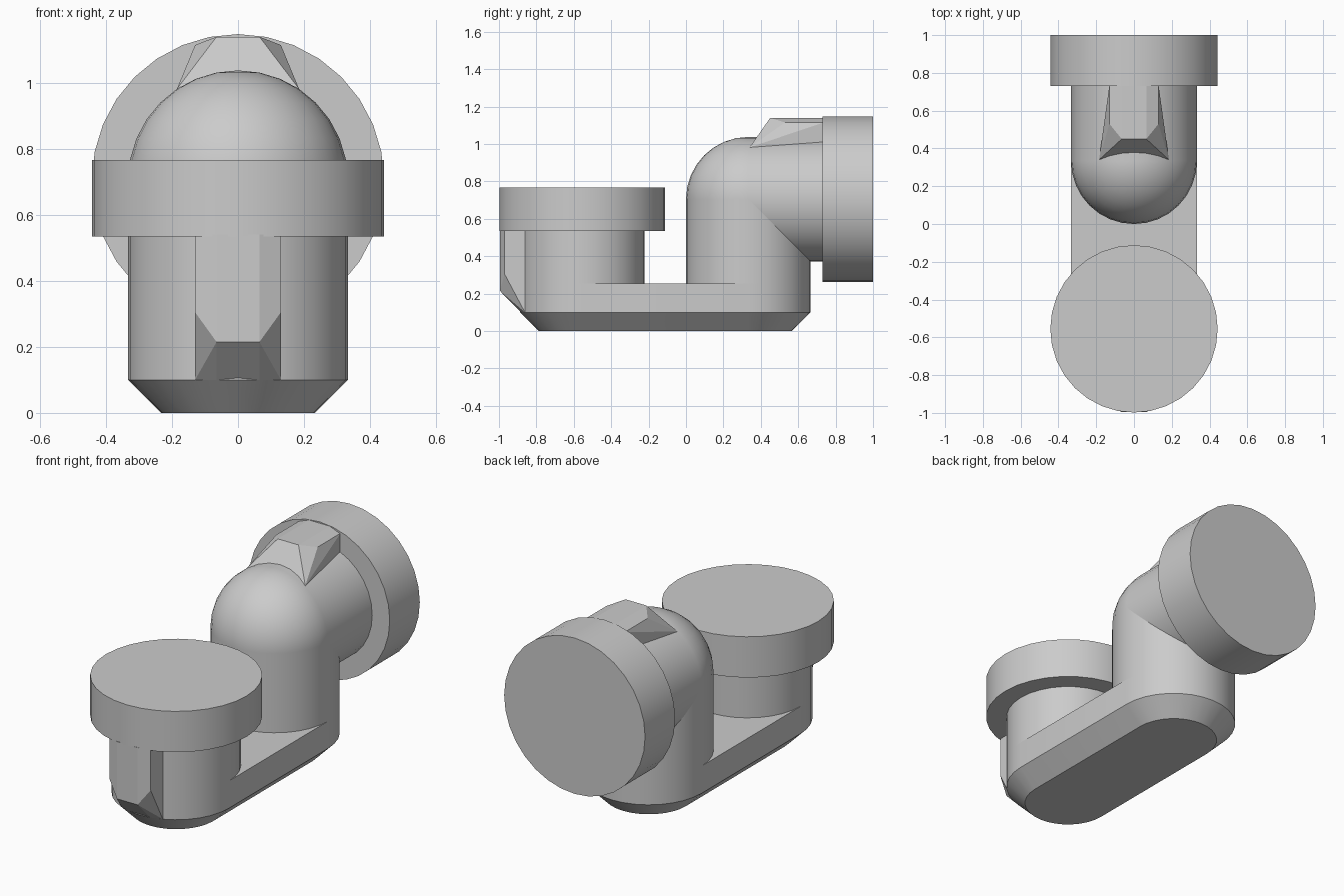
import bpy, bmesh, math
from mathutils import Vector

cube = bpy.data.objects.get("Cube")
if cube:
    bpy.data.objects.remove(cube, do_unlink=True)

grey = bpy.data.materials.new("plain grey")
grey.use_nodes = True
GREY = (0.6, 0.6, 0.6, 1)
grey.diffuse_color = GREY
grey.node_tree.nodes["Principled BSDF"].inputs["Base Color"].default_value = GREY

R, RIM, SEG = 0.333, 0.443, 32       # pipe radius, flange radius, sides
FRONT, BACK = -0.555, 0.333          # y of the two posts
ELBOW = 0.705                        # height of the side pipe axis


def finish(name, bm, angle=30):
    bmesh.ops.recalc_face_normals(bm, faces=bm.faces)
    mesh = bpy.data.meshes.new(name)
    bm.to_mesh(mesh)
    bm.free()
    mesh.materials.append(grey)
    ob = bpy.data.objects.new(name, mesh)
    bpy.context.collection.objects.link(ob)
    bpy.ops.object.select_all(action='DESELECT')
    ob.select_set(True)
    bpy.context.view_layer.objects.active = ob
    bpy.ops.object.shade_smooth_by_angle(angle=math.radians(angle))
    return ob


def hull(name, points, angle=30):
    bm = bmesh.new()
    for p in points:
        bm.verts.new(p)
    result = bmesh.ops.convex_hull(bm, input=bm.verts)
    loose = {v for v in result["geom_interior"] if isinstance(v, bmesh.types.BMVert)}
    bmesh.ops.delete(bm, geom=list(loose), context='VERTS')
    bmesh.ops.dissolve_limit(bm, angle_limit=math.radians(1), verts=bm.verts, edges=bm.edges)
    return finish(name, bm, angle)


def ring(radius, y, z):
    steps = [2 * math.pi * i / SEG for i in range(SEG)]
    return [(radius * math.cos(a), y + radius * math.sin(a), z) for a in steps]


def cylinder(name, radius, start, end):
    start, end = Vector(start), Vector(end)
    axis = end - start
    bm = bmesh.new()
    bmesh.ops.create_cone(bm, cap_ends=True, segments=SEG, radius1=radius,
                          radius2=radius, depth=axis.length)
    turn = axis.to_track_quat('Z', 'Y').to_matrix().to_4x4()
    bmesh.ops.transform(bm, matrix=turn, verts=bm.verts)
    bmesh.ops.translate(bm, vec=(start + end) / 2, verts=bm.verts)
    return finish(name, bm)


# Rounded base bar with a bevelled underside
outline = []
for y in (FRONT, BACK):
    outline += ring(R - 0.1, y, 0) + ring(R, y, 0.1) + ring(R, y, 0.255)
hull("base_bar", outline)

# Upright front post and its flange
cylinder("front_post", R, (0, FRONT, 0.25), (0, FRONT, 0.54))
cylinder("front_flange", RIM, (0, FRONT, 0.535), (0, FRONT, 0.767))

# Rear post, domed elbow and side pipe
cylinder("rear_post", R, (0, BACK, 0.25), (0, BACK, ELBOW))
bm = bmesh.new()
bmesh.ops.create_uvsphere(bm, u_segments=SEG, v_segments=SEG // 2, radius=R)
bmesh.ops.translate(bm, vec=(0, BACK, ELBOW), verts=bm.verts)
finish("elbow_dome", bm)
cylinder("side_pipe", R, (0, BACK, ELBOW), (0, 0.735, ELBOW))
cylinder("rear_flange", RIM, (0, 0.73, ELBOW), (0, 1, ELBOW))

# Bevelled locating keys under each flange
front_key, rear_key = [], []
for s in (-1, 1):
    front_key += [(s * 0.065, -0.995, 0.215), (s * 0.065, -0.995, 0.54),
                  (s * 0.13, -0.97, 0.305), (s * 0.13, -0.97, 0.54),
                  (s * 0.13, -0.861, 0.1), (s * 0.065, -0.882, 0.1),
                  (s * 0.13, -0.7, 0.1), (s * 0.13, -0.7, 0.54)]
    rear_key += [(s * 0.065, 0.45, 1.14), (s * 0.065, 0.735, 1.14),
                 (s * 0.13, 0.53, 1.115), (s * 0.13, 0.735, 1.115),
                 (s * 0.185, 0.34, 0.982), (s * 0.13, 0.735, 0.95),
                 (s * 0.13, 0.4, 0.9)]
hull("front_key", front_key, 10)
hull("rear_key", rear_key, 10)
